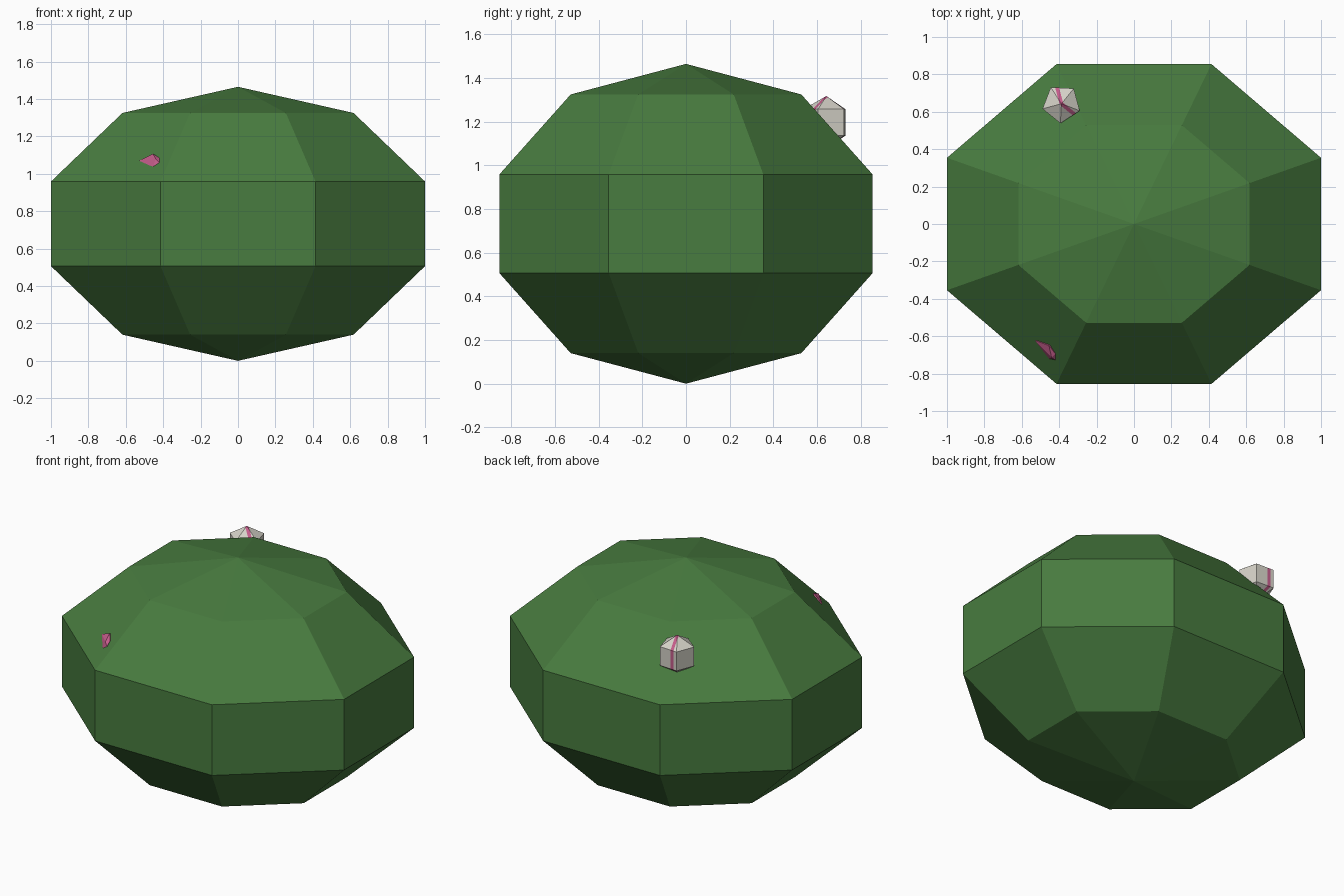
import bpy, bmesh
from math import radians, cos, sin
from mathutils import Matrix, Vector

cube = bpy.data.objects.get("Cube")
if cube:
    bpy.data.objects.remove(cube, do_unlink=True)


def material(name, rgb):
    m = bpy.data.materials.new(name)
    m.use_nodes = True
    m.diffuse_color = (*rgb, 1)
    m.node_tree.nodes["Principled BSDF"].inputs["Base Color"].default_value = (*rgb, 1)
    return m


green = material("leaf green", (0.065, 0.2, 0.05))
cream = material("warm white", (0.67, 0.65, 0.58))
pink = material("rose pink", (0.56, 0.11, 0.26))


def finish(name, bm, mats, location=(0, 0, 0)):
    bmesh.ops.recalc_face_normals(bm, faces=bm.faces)
    mesh = bpy.data.meshes.new(name)
    bm.to_mesh(mesh)
    bm.free()
    for m in mats:
        mesh.materials.append(m)
    ob = bpy.data.objects.new(name, mesh)
    ob.location = location
    bpy.context.collection.objects.link(ob)
    return ob


def faceted_ball(segments, rings, size, turn):
    bm = bmesh.new()
    bmesh.ops.create_uvsphere(bm, u_segments=segments, v_segments=rings, radius=1)
    bmesh.ops.rotate(bm, verts=bm.verts, matrix=Matrix.Rotation(radians(turn), 3, 'Z'))
    bmesh.ops.scale(bm, verts=bm.verts, vec=size)
    return bm


# Main body: squashed eight-sided ball
finish("body", faceted_ball(8, 5, (1.138, 0.973, 0.7325), 22.5), [green], (0, 0, 0.7325))

# Bud: five-sided ball with pink bands along two of its ridges
bud = faceted_ball(5, 3, (0.121, 0.121, 0.121), 105)
half = 0.01
for angle in (105, 321):
    out = Vector((cos(radians(angle)), sin(radians(angle)), 0))
    side = Vector((-out.y, out.x, 0))
    for s in (-half, half):
        bmesh.ops.bisect_plane(bud, geom=bud.verts[:] + bud.edges[:] + bud.faces[:],
                               plane_co=side * s, plane_no=side)
    bmesh.ops.bisect_plane(bud, geom=bud.verts[:] + bud.edges[:] + bud.faces[:],
                           plane_co=(0, 0, 0), plane_no=out)
    for f in bud.faces:
        c = f.calc_center_median()
        if abs(c.dot(side)) < half and c.dot(out) > 0:
            f.material_index = 1
finish("bud", bud, [cream, pink], (-0.388, 0.643, 1.197))

# Thorn: small wedge half sunk into the opposite slope
thorn = bmesh.new()
for p in [(-.53, -.622, 1.07), (-.455, -.65, 1.107), (-.455, -.72, 1.037),
          (-.42, -.695, 1.085), (-.42, -.727, 1.06), (-.44, -.715, 1.08),
          (-.42, -.62, 1.06)]:
    thorn.verts.new(p)
bmesh.ops.convex_hull(thorn, input=thorn.verts)
finish("thorn", thorn, [pink])
